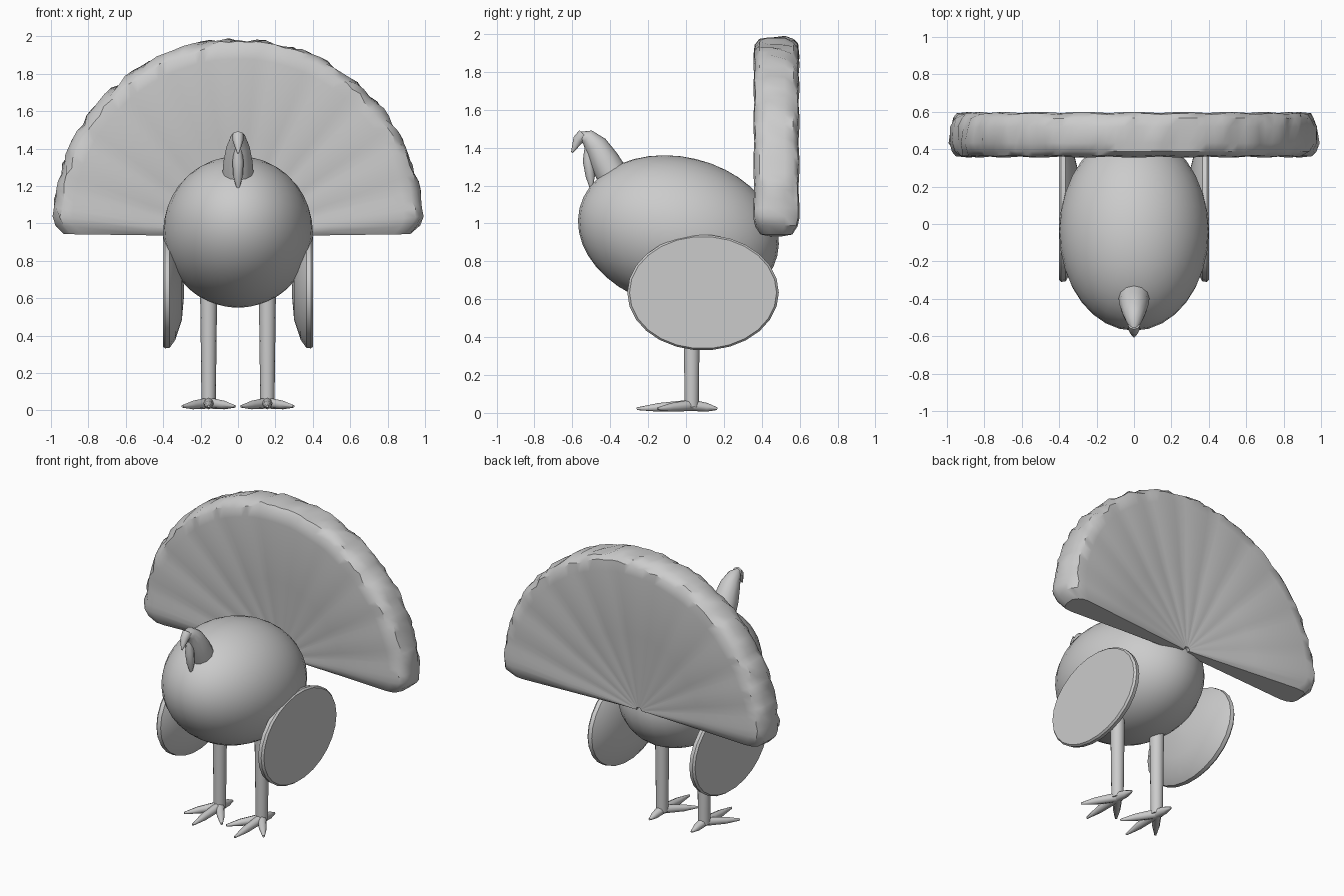
import bpy, bmesh, math, random
from math import sin, cos, pi, radians, sqrt
from mathutils import Vector

if "Cube" in bpy.data.objects:
    bpy.data.objects.remove(bpy.data.objects["Cube"])

random.seed(4)


def finish(name, bm, angle=35):
    bmesh.ops.recalc_face_normals(bm, faces=bm.faces[:])
    mesh = bpy.data.meshes.new(name)
    bm.to_mesh(mesh)
    bm.free()
    ob = bpy.data.objects.new(name, mesh)
    bpy.context.collection.objects.link(ob)
    bpy.ops.object.select_all(action='DESELECT')
    ob.select_set(True)
    bpy.context.view_layer.objects.active = ob
    bpy.ops.object.shade_smooth_by_angle(angle=radians(angle))
    return ob


def skin(bm, rings, cap=True):
    """Bridge equal-length closed rings of points."""
    vs = [[bm.verts.new(p) for p in ring] for ring in rings]
    n = len(vs[0])
    for a, b in zip(vs, vs[1:]):
        for i in range(n):
            j = (i + 1) % n
            bm.faces.new((a[i], a[j], b[j], b[i]))
    if cap:
        bm.faces.new(vs[0])
        bm.faces.new(vs[-1])


def tube(name, path, radii, sides=10, flat=1.0):
    """Tapered tube along a path in space; flat scales its second axis."""
    bm = bmesh.new()
    pts = [Vector(p) for p in path]
    rings = []
    for k, p in enumerate(pts):
        d = (pts[min(k + 1, len(pts) - 1)] - pts[max(k - 1, 0)]).normalized()
        ref = Vector((1, 0, 0)) if abs(d.x) < 0.8 else Vector((0, 1, 0))
        u = (ref - d * ref.dot(d)).normalized()
        v = d.cross(u)
        rings.append([p + radii[k] * (u * cos(2 * pi * i / sides) + v * flat * sin(2 * pi * i / sides))
                      for i in range(sides)])
    skin(bm, rings)
    return finish(name, bm, 50)


# Body: egg tilted down towards the tail
bpy.ops.mesh.primitive_uv_sphere_add(segments=32, ring_count=20, location=(0, -0.04, 0.955),
                                     rotation=(radians(-13.5), 0, 0))
body = bpy.context.object
body.name = "body"
body.scale = (0.4, 0.537, 0.396)
bpy.ops.object.shade_smooth_by_angle(angle=radians(40))

# Tail fan: thin at the hub, thick at the ragged rim, pleated along the feathers
bm = bmesh.new()
hub_y, hub_z, steps, feathers = 0.477, 0.93, 66, 11
stations = [(0.02, 0.03), (0.5, 0.08), (0.9, 0.122), (0.96, 0.115), (0.985, 0.09), (1.0, 0.045)]
rings = []
for i in range(steps + 1):
    a = radians(0.8) + (pi - radians(1.6)) * i / steps
    end = min(i, steps - i)
    reach = 0.07 * sin(a) + sqrt(0.985 ** 2 - (0.07 * cos(a)) ** 2)
    reach *= {0: 0.94, 1: 0.985}.get(end, 1.0)
    thick = {0: 0.72, 1: 0.93}.get(end, 1.0) * (0.95 + 0.05 * abs(sin(feathers * a)))
    ring = []
    for side in (1, -1):
        for r, t in (stations if side > 0 else reversed(stations)):
            rr = r * reach + (random.uniform(-0.012, 0.01) if r > 0.95 else 0)
            ring.append((rr * cos(a), hub_y + side * t * thick, hub_z + rr * sin(a)))
    rings.append(ring)
skin(bm, rings)
finish("tail_fan", bm)

# Wings: oval plates, flat outside and domed inside
for s, label in ((1, "right"), (-1, "left")):
    bm = bmesh.new()
    profile = [(0.97, 0.402), (1.0, 0.39), (0.99, 0.365), (0.85, 0.335), (0.5, 0.30), (0.05, 0.288)]
    skin(bm, [[(s * x, 0.09 + 0.40 * r * cos(2 * pi * i / 26), 0.635 + 0.305 * r * sin(2 * pi * i / 26))
               for i in range(26)] for r, x in profile])
    finish(label + "_wing", bm)

# Legs and feet: three spread front toes and one rear toe
for s, label in ((1, "right"), (-1, "left")):
    x = s * 0.157
    tube(label + "_leg", [(x, 0.03, 0.03), (x, 0.03, 0.35), (x, 0.03, 0.66)], [0.038, 0.042, 0.046], 14)
    for k, (dx, y) in enumerate(((-0.14, -0.15), (0, -0.26), (0.14, -0.15), (0, 0.165))):
        tip = Vector((x + dx, y, 0.022))
        root = Vector((x, 0.03, 0.04))
        tube(f"{label}_toe_{k + 1}", [root, root.lerp(tip, 0.6), tip], [0.03, 0.023, 0.007], 8)

# Neck and head
tube("neck_head", [(0, -0.38, 1.24), (0, -0.43, 1.33), (0, -0.475, 1.41), (0, -0.52, 1.455), (0, -0.56, 1.465)],
     [0.085, 0.078, 0.062, 0.042, 0.02], 12)

# Beak and hanging wattle
tube("beak", [(0, -0.54, 1.47), (0, -0.57, 1.44), (0, -0.602, 1.375)], [0.032, 0.028, 0.005], 8)
tube("wattle", [(0, -0.515, 1.42), (0, -0.515, 1.33), (0, -0.505, 1.25), (0, -0.50, 1.18)],
     [0.018, 0.03, 0.025, 0.006], 8)
